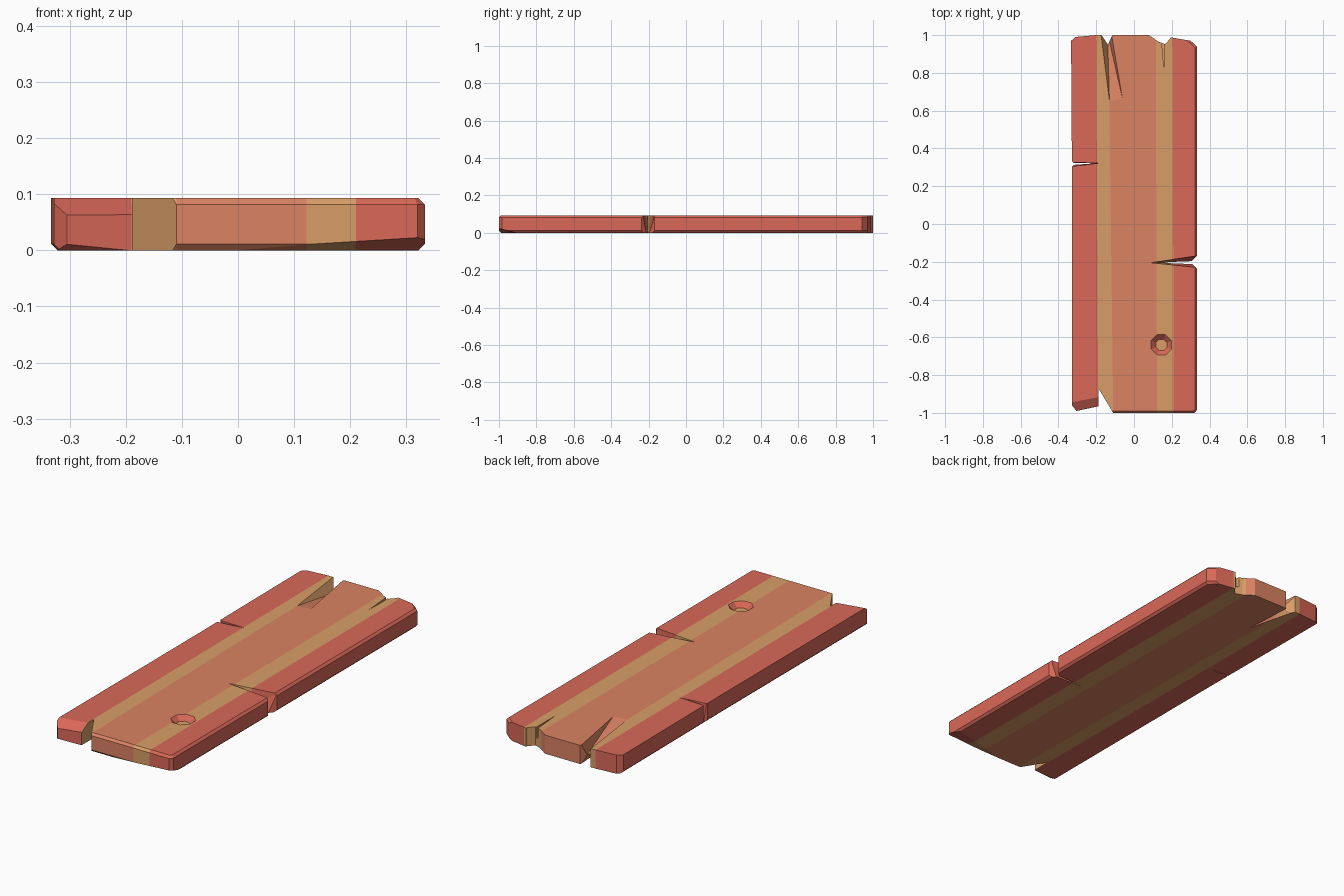
import bpy, bmesh, math
from mathutils import Vector

if "Cube" in bpy.data.objects:
    bpy.data.objects.remove(bpy.data.objects["Cube"])

H = 0.093


def material(name, rgb):
    lin = [((c / 255 + 0.055) / 1.055) ** 2.4 for c in rgb]
    m = bpy.data.materials.new(name)
    m.diffuse_color = (*lin, 1)
    m.use_nodes = True
    m.node_tree.nodes["Principled BSDF"].inputs["Base Color"].default_value = m.diffuse_color
    return m


red = material("red wood", (217, 104, 88))
tan = material("tan wood", (217, 158, 103))
orange = material("orange wood", (219, 131, 99))


def add_object(name, bm):
    bmesh.ops.recalc_face_normals(bm, faces=bm.faces[:])
    me = bpy.data.meshes.new(name)
    bm.to_mesh(me)
    bm.free()
    ob = bpy.data.objects.new(name, me)
    bpy.context.collection.objects.link(ob)
    return ob


# Plank body: outline extruded upward, with chamfered rim edges
outline = [(-0.333, 0.97), (-0.31, 0.99), (-0.2, 1), (0.13, 1), (0.2, 0.987),
           (0.3, 0.97), (0.333, 0.94), (0.333, -0.985), (0.32, -1), (-0.11, -1),
           (-0.188, -0.87), (-0.188, -0.965), (-0.305, -0.99), (-0.328, -0.96), (-0.328, 0.2)]
bm = bmesh.new()
base = bm.faces.new([bm.verts.new((x, y, 0)) for x, y in outline])
ext = bmesh.ops.extrude_face_region(bm, geom=[base])
bmesh.ops.translate(bm, vec=(0, 0, H), verts=[v for v in ext["geom"] if isinstance(v, bmesh.types.BMVert)])
if not any(f.normal.z < -0.5 and f.calc_center_median().z < 0.01 for f in bm.faces):
    bmesh.ops.recalc_face_normals(bm, faces=bm.faces[:])
rim = []
for e in bm.edges:
    a, b = e.verts[0].co, e.verts[1].co
    mid = (a + b) / 2
    if abs(a.z - b.z) < 1e-4 and (mid.x > 0.31 or mid.y < -0.995 or (mid.x < -0.325 and mid.z < 0.01)):
        rim.append(e)
bmesh.ops.bevel(bm, geom=rim, offset=0.011, segments=1, affect='EDGES')
plank = add_object("plank", bm)

cutters = []


def cut(pts):
    """Subtract the convex hull of the points from the plank."""
    cb = bmesh.new()
    for p in pts:
        cb.verts.new(p)
    res = bmesh.ops.convex_hull(cb, input=cb.verts[:])
    junk = {v for v in res["geom_interior"] if isinstance(v, bmesh.types.BMVert)}
    bmesh.ops.delete(cb, geom=list(junk), context='VERTS')
    ob = add_object("cutter", cb)
    ob.hide_render = True
    mod = plank.modifiers.new("cut", 'BOOLEAN')
    mod.operation, mod.solver, mod.object = 'DIFFERENCE', 'EXACT', ob
    cutters.append(ob)


def prism(pts, z0=-0.02, z1=0.12):
    cut([(x, y, z) for x, y in pts for z in (z0, z1)])


# Split on the right edge, with a flared mouth
cut([(0.35, -0.232, 0.1), (0.35, -0.165, 0.1), (0.085, -0.205, 0.1),
     (0.35, -0.212, -0.01), (0.35, -0.198, -0.01), (0.17, -0.205, -0.01)])
prism([(0.345, -0.25), (0.345, -0.155), (0.3, -0.203)])
# Split on the left edge, with a flared mouth
cut([(-0.35, 0.302, 0.1), (-0.35, 0.328, 0.1), (-0.185, 0.322, 0.1),
     (-0.35, 0.312, -0.01), (-0.35, 0.324, -0.01), (-0.22, 0.321, -0.01)])
prism([(-0.345, 0.285), (-0.345, 0.345), (-0.312, 0.318)])
# Splintered notch at the back left, sloping up on top and down below
prism([(-0.185, 1.02), (-0.105, 1.02), (-0.138, 0.95)])
cut([(-0.13, 0.65, 0.0935), (-0.06, 0.66, 0.0935), (-0.1, 0.79, 0.082),
     (-0.14, 1.01, 0.03), (-0.185, 1.01, 0.11), (-0.115, 1.01, 0.11)])
cut([(-0.1, 0.74, -0.001), (-0.14, 1.01, 0.05), (-0.18, 1.01, -0.02), (-0.11, 1.01, -0.02)])
# Notch and thin crack at the back right
prism([(0.065, 1.01), (0.2, 1.01), (0.19, 0.98), (0.165, 0.952), (0.13, 0.965)])
prism([(0.146, 0.975), (0.16, 0.975), (0.16, 0.8)], 0.04)
# Broken slope on the front left end
cut([(x, y + (0.1 + x) * 0.2 + 0.018, z) for x in (-0.36, -0.187)
     for y, z in ((-0.913, 0.095), (-0.975, 0.058), (-1.1, 0.058), (-1.1, 0.12), (-0.913, 0.12))])
cut([(x, y, z) for x in (-0.36, -0.187) for y, z in ((-1.02, 0.025), (-1.02, -0.01), (-0.945, -0.01))])
# Worn underside at the front right
cut([(-0.11, -1.01, -0.001), (0.35, -1.01, 0.027), (0.35, -0.9, -0.001),
     (-0.11, -1.01, -0.05), (0.35, -1.01, -0.05), (0.35, -0.9, -0.05)])
# Knot hollow: eight-sided tapered pit
KX, KY = 0.145, -0.64
cut([(KX + r * math.cos(a), KY + r * math.sin(a), z)
     for r, z in ((0.032, 0.07), (0.06, 0.0945))
     for a in [math.pi / 8 + i * math.pi / 4 for i in range(8)]])

# Apply all the cuts
dg = bpy.context.evaluated_depsgraph_get()
final = bpy.data.meshes.new_from_object(plank.evaluated_get(dg))
plank.modifiers.clear()
plank.data = final
for ob in cutters:
    bpy.data.objects.remove(ob)

# Grain stripes: cut along slightly slanted lines, colour by position
lines = [(-0.19, -0.2), (-0.11, -0.135), (0.122, 0.115), (0.21, 0.205)]  # x at y=-1, y=+1
bm = bmesh.new()
bm.from_mesh(final)
for x0, x1 in lines:
    bmesh.ops.bisect_plane(bm, geom=bm.verts[:] + bm.edges[:] + bm.faces[:], dist=1e-5,
                           plane_co=(x0, -1, 0), plane_no=Vector((2, x0 - x1, 0)).normalized())
final.materials.clear()
for m in (red, tan, orange):
    final.materials.append(m)
bm.normal_update()
for f in bm.faces:
    c = f.calc_center_median()
    band = sum(c.x > x0 + (x1 - x0) * (c.y + 1) / 2 for x0, x1 in lines)
    f.material_index = (0, 1, 2, 1, 0)[band]
    if math.hypot(c.x - KX, c.y - KY) < 0.065 and 0.05 < c.z < H - 0.003:
        f.material_index = 1 if f.normal.z > 0.95 else 0
    f.smooth = False
bm.to_mesh(final)
bm.free()
